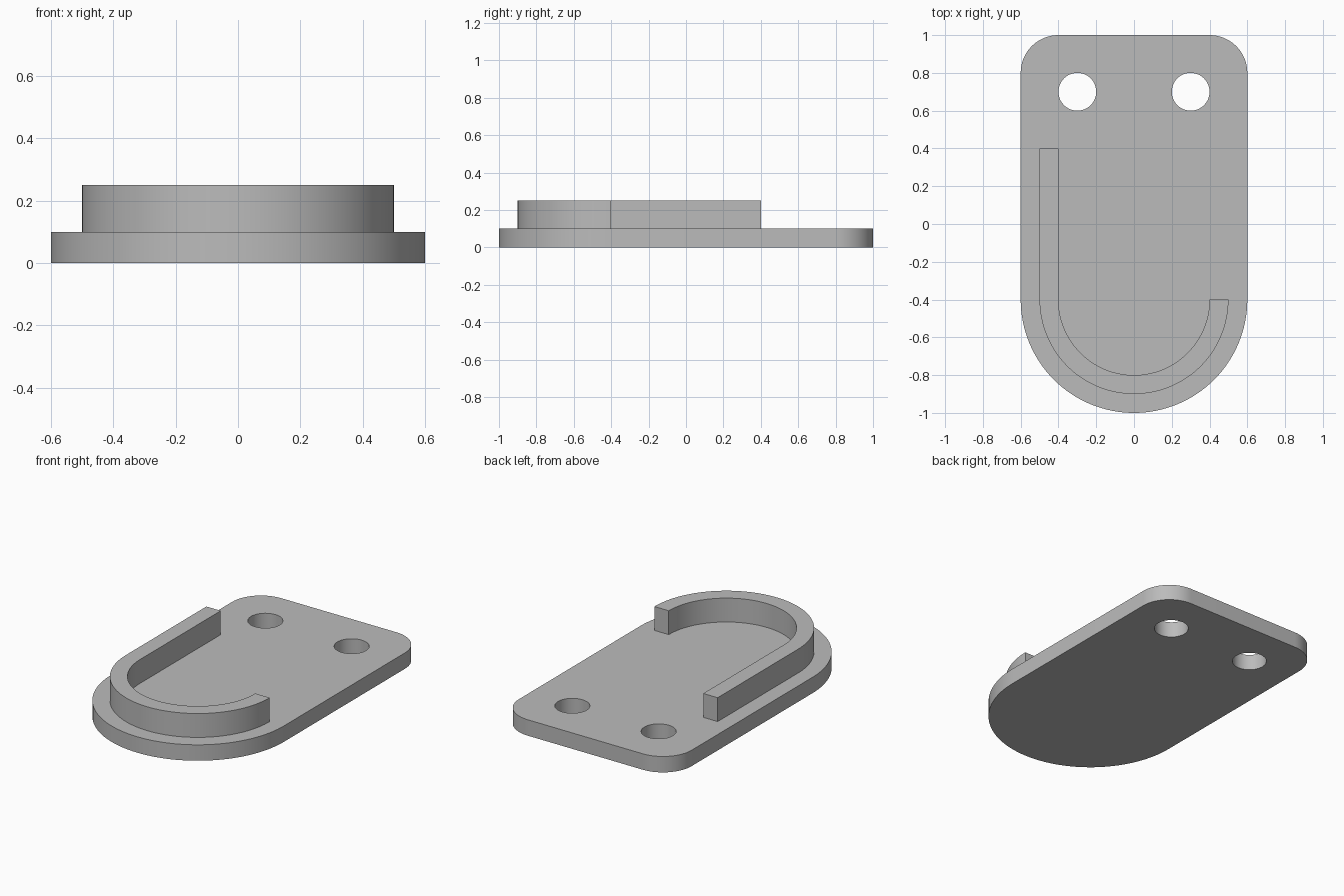
import bpy
import bmesh
from math import cos, sin, pi, radians

default = bpy.data.objects.get("Cube")
if default:
    bpy.data.objects.remove(default)

PLATE_TOP, WALL_TOP = 0.1, 0.25
BEND_Y = -0.4          # centre of the rounded front end

grey = bpy.data.materials.new("plain grey")
grey.use_nodes = True
grey.diffuse_color = (0.5, 0.5, 0.5, 1)
grey.node_tree.nodes["Principled BSDF"].inputs["Base Color"].default_value = grey.diffuse_color


def arc(cx, cy, r, start, end, steps):
    """Points along an arc, angles in degrees."""
    angles = [radians(start + (end - start) * i / steps) for i in range(steps + 1)]
    return [(cx + r * cos(a), cy + r * sin(a)) for a in angles]


def extrude_outline(name, outline, z0, z1):
    """Solid prism from a closed outline."""
    bm = bmesh.new()
    base = bm.faces.new([bm.verts.new((x, y, z0)) for x, y in outline])
    top = bmesh.ops.extrude_face_region(bm, geom=[base], use_keep_orig=True)["geom"]
    moved = [v for v in top if isinstance(v, bmesh.types.BMVert)]
    bmesh.ops.translate(bm, verts=moved, vec=(0, 0, z1 - z0))
    bmesh.ops.recalc_face_normals(bm, faces=bm.faces)
    mesh = bpy.data.meshes.new(name)
    bm.to_mesh(mesh)
    bm.free()
    mesh.materials.append(grey)
    obj = bpy.data.objects.new(name, mesh)
    bpy.context.collection.objects.link(obj)
    return obj


def activate(obj):
    bpy.ops.object.select_all(action="DESELECT")
    obj.select_set(True)
    bpy.context.view_layer.objects.active = obj


# Base plate: round front end, rounded back corners
plate = extrude_outline(
    "base_plate",
    arc(0, BEND_Y, 0.6, 180, 360, 64)
    + arc(0.4, 0.8, 0.2, 0, 90, 20)
    + arc(-0.4, 0.8, 0.2, 90, 180, 20),
    0, PLATE_TOP)

# Two through holes near the back edge
for x in (-0.3, 0.3):
    cutter = extrude_outline("hole_cutter", arc(x, 0.7, 0.1, 0, 360 - 7.5, 47), -0.1, 0.2)
    cutter.hide_render = True
    cut = plate.modifiers.new("hole", "BOOLEAN")
    cut.operation = "DIFFERENCE"
    cut.solver = "EXACT"
    cut.object = cutter
    activate(plate)
    bpy.ops.object.modifier_apply(modifier=cut.name)
    bpy.data.objects.remove(cutter)

# Hook-shaped rim: long straight arm on the right, bend around the front
rim = extrude_outline(
    "hook_rim",
    [(-0.5, 0.4)] + arc(0, BEND_Y, 0.5, 180, 360, 64)
    + arc(0, BEND_Y, 0.4, 360, 180, 64) + [(-0.4, 0.4)],
    PLATE_TOP, WALL_TOP)

# Smooth round sides, crisp rims
for part in (plate, rim):
    activate(part)
    bpy.ops.object.shade_smooth_by_angle(angle=radians(30))
